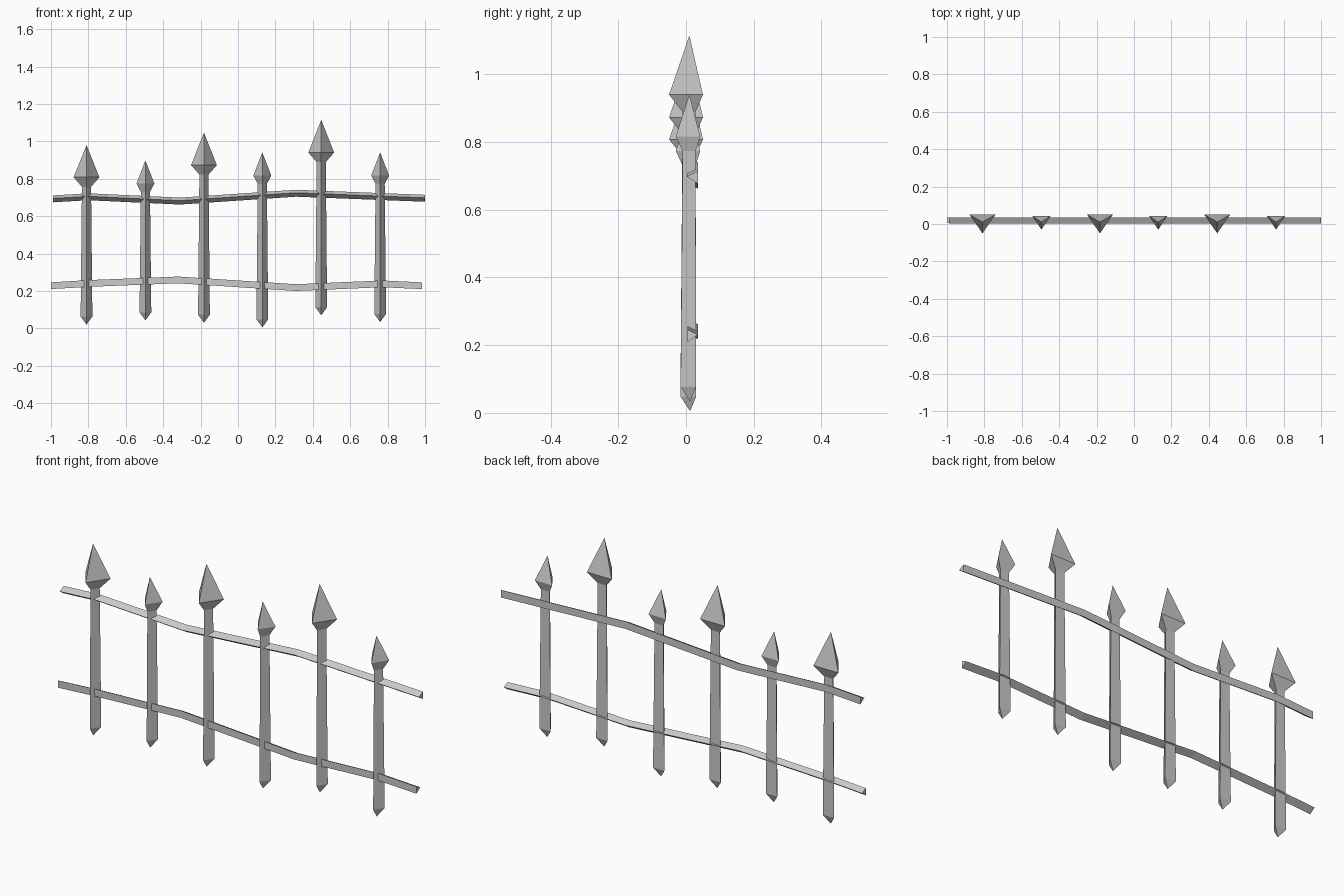
import bpy, bmesh

if "Cube" in bpy.data.objects:
    bpy.data.objects.remove(bpy.data.objects["Cube"])


def loft(name, rings):
    """Skin triangular (or single point) sections into a closed flat-shaded mesh."""
    bm = bmesh.new()
    loops = [[bm.verts.new(p) for p in ring] for ring in rings]
    for a, b in zip(loops, loops[1:]):
        for i in range(3):
            j = (i + 1) % 3
            if len(a) == 1:
                bm.faces.new((a[0], b[j], b[i]))
            elif len(b) == 1:
                bm.faces.new((a[i], a[j], b[0]))
            else:
                bm.faces.new((a[i], a[j], b[j], b[i]))
    for end in (loops[0], loops[-1]):
        if len(end) == 3:
            bm.faces.new(end)
    bmesh.ops.recalc_face_normals(bm, faces=bm.faces)
    me = bpy.data.meshes.new(name)
    bm.to_mesh(me)
    bm.free()
    ob = bpy.data.objects.new(name, me)
    bpy.context.collection.objects.link(ob)
    return ob


def section(x, z, width, front, back):
    # Horizontal triangle with its ridge facing the front
    return [(x, front, z), (x + width / 2, back, z), (x - width / 2, back, z)]


# Pickets: x, bottom, neck, widest, tip, large head?
pickets = [
    (-0.81, 0.02, 0.757, 0.808, 0.980, True),
    (-0.495, 0.043, 0.730, 0.774, 0.898, False),
    (-0.182, 0.03, 0.822, 0.873, 1.047, True),
    (0.13, 0.005, 0.773, 0.817, 0.941, False),
    (0.445, 0.07, 0.889, 0.940, 1.115, True),
    (0.76, 0.034, 0.773, 0.817, 0.941, False),
]
for i, (x, bottom, neck, wide, tip, large) in enumerate(pickets):
    head = (0.138, -0.05, 0.05) if large else (0.096, -0.03, 0.042)
    loft(f"picket_{i + 1}", [
        [(x, 0.012, bottom)],
        section(x, bottom + 0.043, 0.063, -0.016, 0.03),
        section(x, neck, 0.049, -0.010, 0.028),
        section(x, wide, *head),
        [(x, 0.01, tip)],
    ])

# Upper rail: ridge to the front, flat back
upper = [(-0.99, 0.692), (-0.8, 0.703), (-0.31, 0.680), (0.31, 0.722), (1.0, 0.695)]
loft("upper_rail", [[(x, 0.003, z + 0.003), (x, 0.035, z + 0.019), (x, 0.035, z - 0.018)]
                    for x, z in upper])

# Lower rail: flat front, ridge to the back
lower = [(-1.0, 0.228), (-0.8, 0.240), (-0.32, 0.259), (0.31, 0.218), (0.77, 0.238), (0.985, 0.228)]
loft("lower_rail", [[(x, 0.005, z + 0.018), (x, 0.005, z - 0.018), (x, 0.035, z + 0.003)]
                    for x, z in lower])
